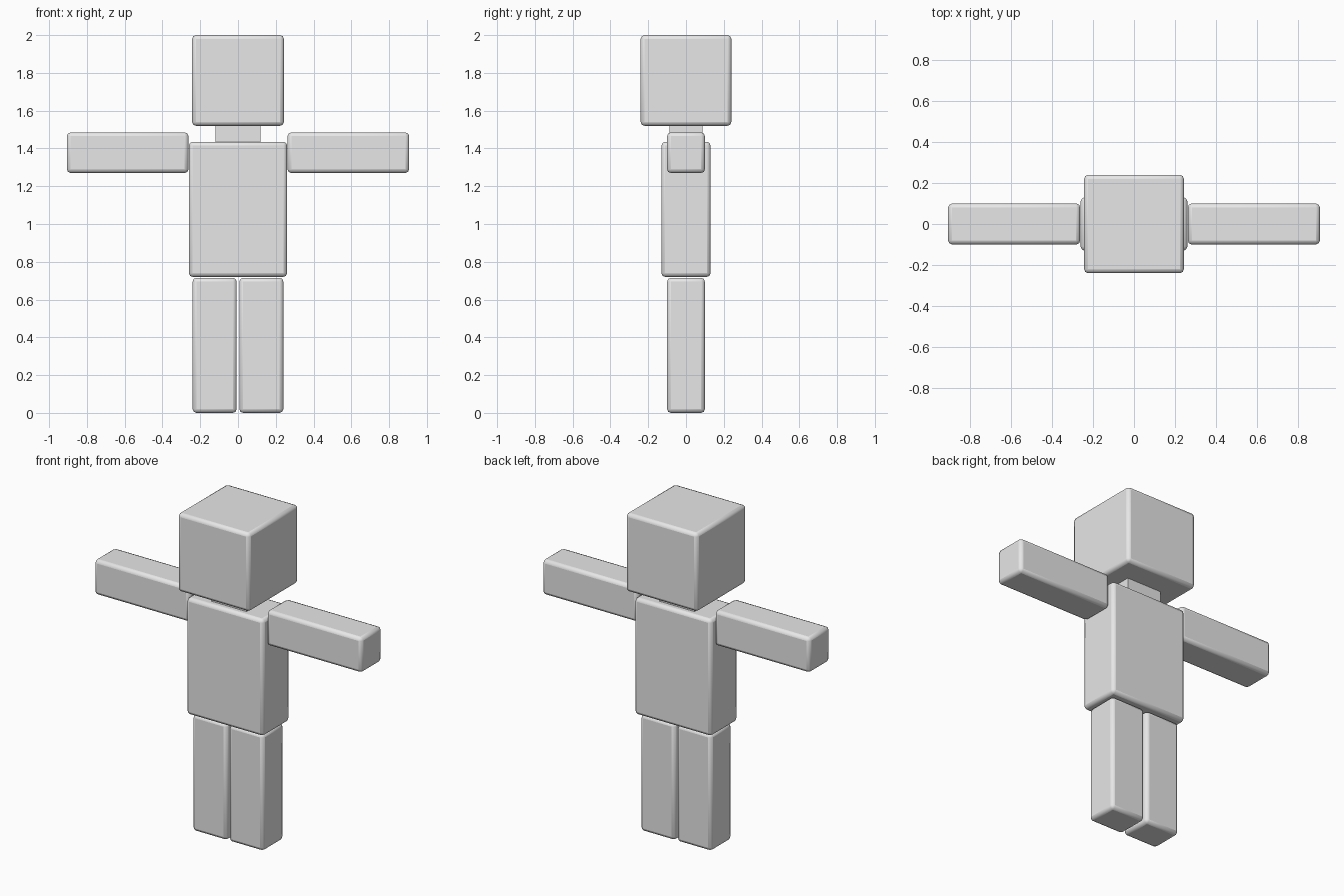
import bpy
import math

cube = bpy.data.objects.get("Cube")
if cube:
    bpy.data.objects.remove(cube, do_unlink=True)

# One plain grey for the whole figure
grey = bpy.data.materials.new("plain grey")
grey.use_nodes = True
colour = (0.8, 0.8, 0.8, 1)
grey.diffuse_color = colour
grey.node_tree.nodes["Principled BSDF"].inputs["Base Color"].default_value = colour


def block(name, low, high, bevel=0.02):
    """Box between two corners with softly rounded edges."""
    centre = [(a + b) / 2 for a, b in zip(low, high)]
    bpy.ops.mesh.primitive_cube_add(size=1, location=centre)
    part = bpy.context.object
    part.name = name
    part.scale = [b - a for a, b in zip(low, high)]
    bpy.ops.object.transform_apply(location=False, rotation=False, scale=True)
    part.data.materials.append(grey)
    if bevel:
        mod = part.modifiers.new("soft edges", "BEVEL")
        mod.width = bevel
        mod.segments = 2
        bpy.ops.object.shade_smooth_by_angle(angle=math.radians(50))
    return part


# Head, neck and torso
block("head", (-0.243, -0.24, 1.52), (0.243, 0.24, 2.0))
block("neck", (-0.118, -0.087, 1.42), (0.118, 0.087, 1.54), bevel=0)
block("torso", (-0.26, -0.13, 0.72), (0.26, 0.13, 1.435))

# Arms and legs, one for each side
for side, sign in (("left", 1), ("right", -1)):
    for limb, inner, outer, bottom, top in (
        ("arm", 0.262, 0.906, 1.27, 1.485),
        ("leg", 0.007, 0.24, 0.0, 0.715),
    ):
        xs = sorted((sign * inner, sign * outer))
        block(side + "_" + limb, (xs[0], -0.1, bottom), (xs[1], 0.1, top))
